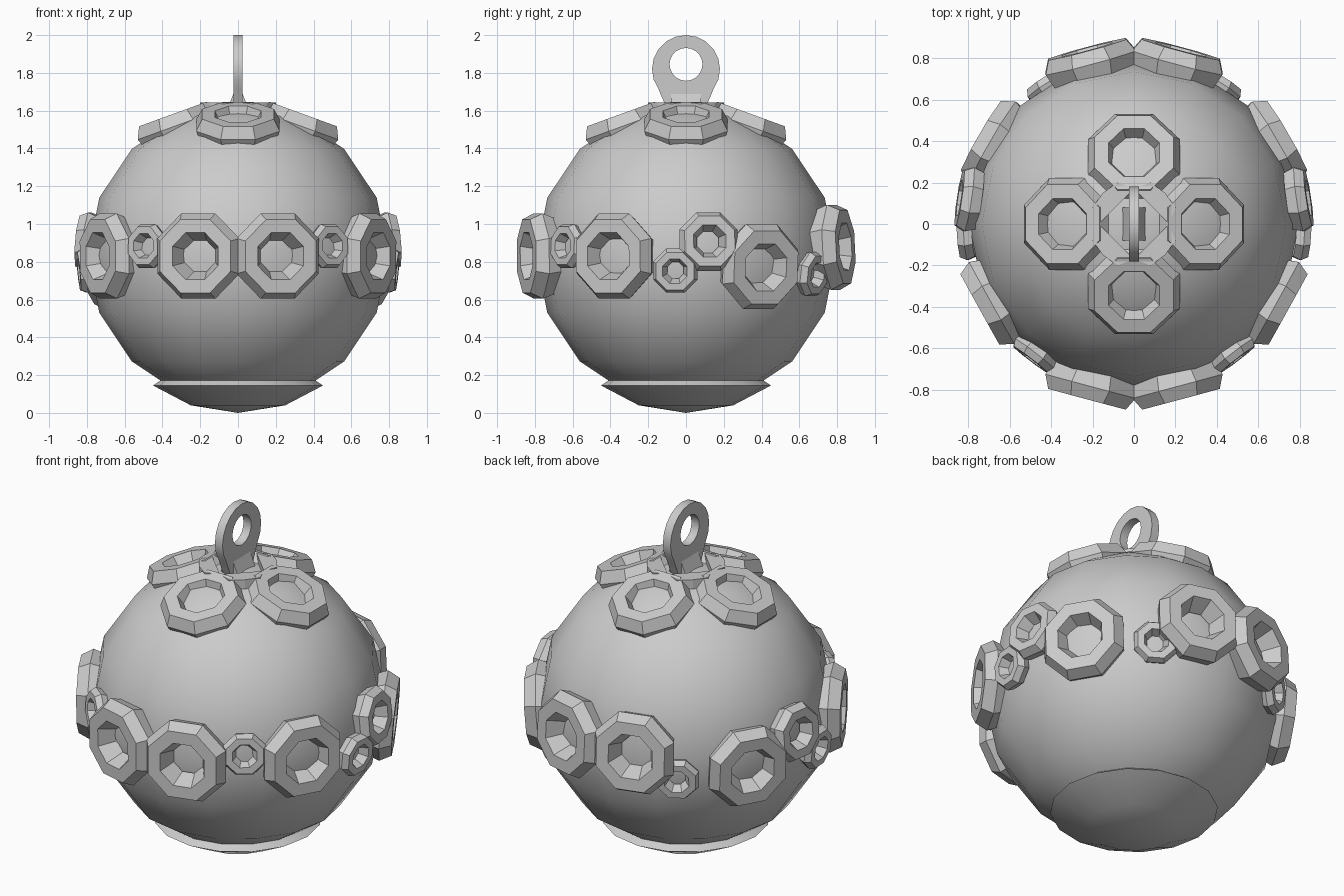
import bpy, bmesh, math
from mathutils import Vector, Matrix

if "Cube" in bpy.data.objects:
    bpy.data.objects.remove(bpy.data.objects["Cube"], do_unlink=True)

GREY = (0.6, 0.6, 0.6, 1)
grey = bpy.data.materials.new("plain grey")
grey.use_nodes = True
grey.diffuse_color = GREY
grey.node_tree.nodes["Principled BSDF"].inputs["Base Color"].default_value = GREY

CENTRE = Vector((0, 0, 0.835))


def finish(name, bm, smooth=None):
    bmesh.ops.recalc_face_normals(bm, faces=bm.faces)
    mesh = bpy.data.meshes.new(name)
    bm.to_mesh(mesh)
    bm.free()
    mesh.materials.append(grey)
    obj = bpy.data.objects.new(name, mesh)
    bpy.context.collection.objects.link(obj)
    if smooth:
        bpy.ops.object.select_all(action="DESELECT")
        obj.select_set(True)
        bpy.context.view_layer.objects.active = obj
        bpy.ops.object.shade_smooth_by_angle(angle=math.radians(smooth))
    return obj


def lathe(profile, sides, phase=0.0, closed=True):
    """Sweep (radius, height) points around z; zero radius makes a pole."""
    bm = bmesh.new()
    loops = []
    for r, h in profile:
        if r == 0:
            loops.append([bm.verts.new((0, 0, h))] * sides)
        else:
            angles = [phase + math.tau * i / sides for i in range(sides)]
            loops.append([bm.verts.new((r * math.cos(a), r * math.sin(a), h)) for a in angles])
    pairs = list(zip(loops, loops[1:] + loops[:1])) if closed else list(zip(loops, loops[1:]))
    for a, b in pairs:
        for i in range(sides):
            j = (i + 1) % sides
            bm.faces.new(list(dict.fromkeys((a[i], a[j], b[j], b[i]))))
    return bm


def port_ring(name, face_centre, normal, size):
    """Eight-sided bevelled ring with a funnel-shaped hole."""
    bm = lathe([(0.135, 0), (0.21, 0), (0.244, -0.065), (0.215, -0.14), (0.09, -0.1)],
               8, math.pi / 8)
    z = normal.normalized()
    x = Vector((0, 0, 1)).cross(z).normalized()
    turn = Matrix((x, z.cross(x), z)).transposed().to_4x4()
    bm.transform(Matrix.Translation(face_centre) @ turn @ Matrix.Scale(size, 4))
    return finish(name, bm)


# Spherical body
bm = bmesh.new()
bmesh.ops.create_uvsphere(bm, u_segments=16, v_segments=8, radius=0.795,
                          matrix=Matrix.Translation(CENTRE))
finish("body", bm, 60)

# Shallow cap underneath
finish("bottom_cap", lathe([(0, 0), (0.25, 0.04), (0.45, 0.145), (0.41, 0.172), (0, 0.15)],
                           16, closed=False), 35)

# Belt of rings: name, angle from the front, height, face distance, size
belt = [
    ("front_ring", 15, 0.83, 0.875, 1),
    ("front_small_ring", 37.5, 0.885, 0.825, 0.52),
    ("side_front_ring", 61, 0.83, 0.85, 1),
    ("side_small_ring", 86, 0.75, 0.85, 0.52),
    ("side_medium_ring", 98.5, 0.91, 0.855, 0.69),
    ("side_back_ring", 120, 0.77, 0.85, 1),
    ("back_small_ring", 148.5, 0.73, 0.825, 0.52),
    ("back_ring", 165, 0.88, 0.875, 1),
]
for name, angle, height, dist, size in belt:
    for side, label in ((1, "left"), (-1, "right")):
        a = math.radians(angle)
        lift = height - CENTRE.z
        flat = math.sqrt(dist ** 2 - lift ** 2)
        n = Vector((side * flat * math.sin(a), -flat * math.cos(a), lift))
        port_ring(f"{label}_{name}", CENTRE + n, n, size)

# Four tilted rings round the top
tilt = math.radians(20)
for i, label in enumerate(("left", "back", "right", "front")):
    a = i * math.pi / 2
    out = Vector((math.cos(a), math.sin(a), 0))
    n = out * math.sin(tilt) + Vector((0, 0, math.cos(tilt)))
    port_ring(f"top_{label}_ring", out * 0.345 + Vector((0, 0, 1.582)), n, 0.98)

# Corner plates joining the top rings, leaving a diamond opening
bm = bmesh.new()
for sx in (1, -1):
    for sy in (1, -1):
        rim = [(0.17, 0), (0.2, 0.08), (0.15, 0.15), (0.08, 0.2), (0, 0.17)]
        face = bm.faces.new([bm.verts.new((sx * x, sy * y, 1.642)) for x, y in rim])
        out = bmesh.ops.extrude_face_region(bm, geom=[face], use_keep_orig=True)
        low = [v for v in out["geom"] if isinstance(v, bmesh.types.BMVert)]
        bmesh.ops.translate(bm, verts=low, vec=(0, 0, -0.09))
finish("top_corner_plates", bm)

# Hanging loop with a round hole and a narrow foot
COUNT, HALF = 20, 0.025
bm = bmesh.new()
rows = []
for x in (HALF, -HALF):
    outer, inner = [], []
    for i in range(COUNT):
        a = math.tau * i / COUNT
        c, s = math.cos(a), math.sin(a)
        point = (x, 0.18 * c, 1.82 + 0.18 * s) if s > -0.7 else (x, 0.18 * c, 1.62)
        outer.append(bm.verts.new(point))
        inner.append(bm.verts.new((x, 0.087 * c, 1.845 + 0.087 * s)))
    rows.append((outer, inner))
(fo, fi), (bo, bi) = rows
for a, b in ((fo, fi), (fi, bi), (bi, bo), (bo, fo)):
    for i in range(COUNT):
        j = (i + 1) % COUNT
        bm.faces.new((a[i], a[j], b[j], b[i]))
finish("hanging_loop", bm, 40)

# Wedge-shaped foot of the loop
bm = bmesh.new()
ends = [[bm.verts.new((x, y, z)) for x, z in ((-0.06, 1.6), (0.06, 1.6), (0.02, 1.7), (-0.02, 1.7))]
        for y in (-0.08, 0.08)]
bm.faces.new(ends[0])
bm.faces.new(ends[1])
for i in range(4):
    j = (i + 1) % 4
    bm.faces.new((ends[0][i], ends[0][j], ends[1][j], ends[1][i]))
finish("loop_foot", bm)
